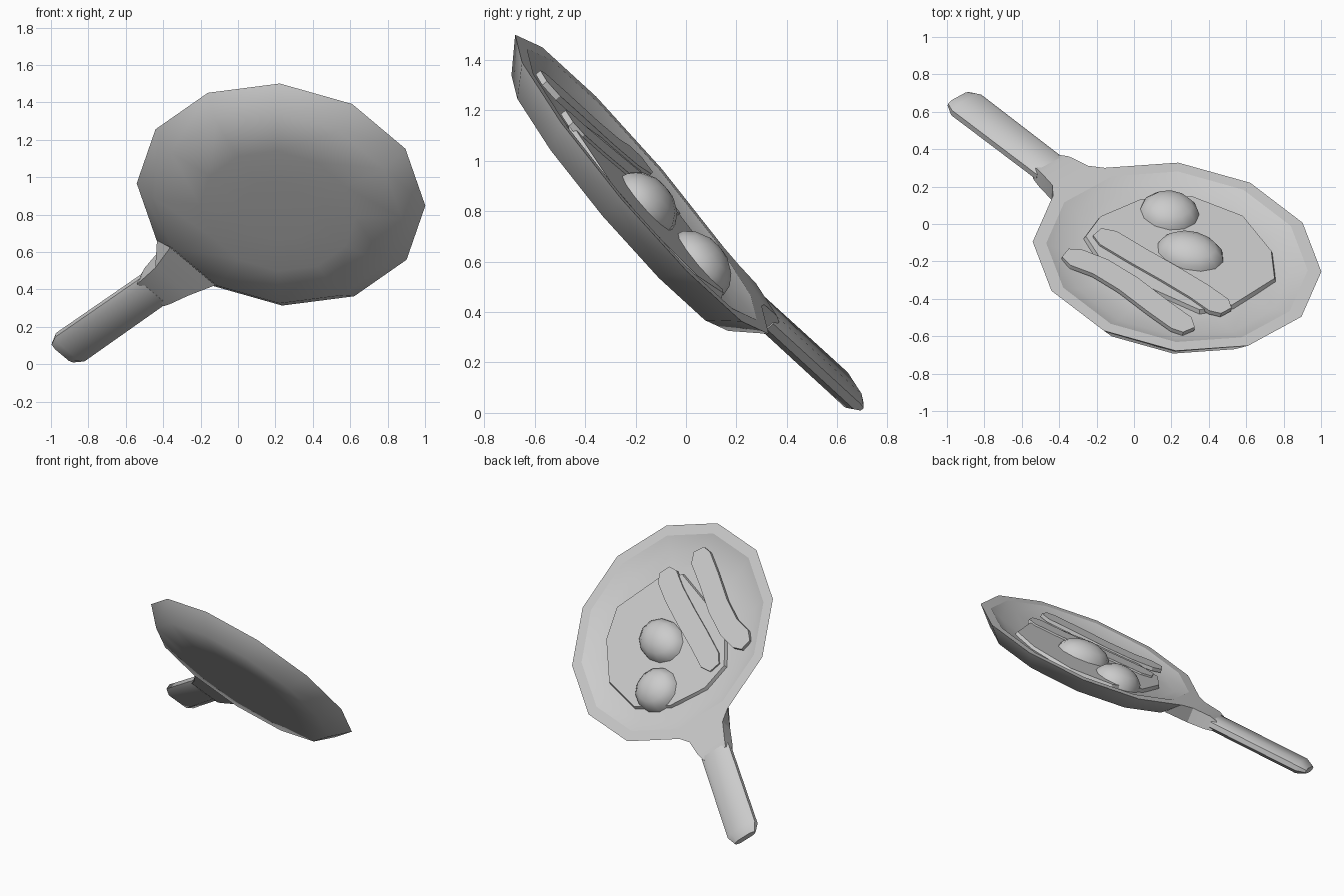
import bpy, bmesh, math
from mathutils import Matrix, Vector

cube = bpy.data.objects.get("Cube")
if cube:
    bpy.data.objects.remove(cube)

grey = bpy.data.materials.new("plain grey")
grey.use_nodes = True
grey.diffuse_color = (0.6, 0.6, 0.6, 1)
grey.node_tree.nodes["Principled BSDF"].inputs["Base Color"].default_value = (0.6, 0.6, 0.6, 1)

# Tilted frame of the pan: origin at the rim centre, local z out of the bowl
ax = Vector((0.992, -0.103, -0.077)).normalized()
ay = Vector((0.006, 0.647, -0.763))
ay = (ay - ax * ay.dot(ax)).normalized()
TILT = Matrix((ax, ay, ax.cross(ay))).transposed().to_4x4()
TILT.translation = (0.23, -0.175, 0.907)
SPIN = Matrix.Rotation(math.radians(135), 4, 'Z')   # handle direction


def finish(name, bm, angle=None, frame=Matrix()):
    bmesh.ops.recalc_face_normals(bm, faces=bm.faces)
    bm.transform(TILT @ frame)
    me = bpy.data.meshes.new(name)
    bm.to_mesh(me)
    bm.free()
    me.materials.append(grey)
    ob = bpy.data.objects.new(name, me)
    bpy.context.collection.objects.link(ob)
    if angle:
        bpy.ops.object.select_all(action='DESELECT')
        ob.select_set(True)
        bpy.context.view_layer.objects.active = ob
        bpy.ops.object.shade_smooth_by_angle(angle=math.radians(angle))
    return ob


def loft(bm, rings):
    """Skin closed rings of points and cap both ends."""
    vs = [[bm.verts.new(p) for p in ring] for ring in rings]
    n = len(vs[0])
    for a, b in zip(vs, vs[1:]):
        for i in range(n):
            j = (i + 1) % n
            bm.faces.new((a[i], a[j], b[j], b[i]))
    bm.faces.new(vs[0])
    bm.faces.new(vs[-1])
    return vs


def circle(r, z, n=12):
    return [(r * math.cos(math.tau * i / n), r * math.sin(math.tau * i / n), z) for i in range(n)]


# Pan bowl: twelve-sided, smooth, with a crisp flat rim
profile = [(0.2, -0.143), (0.42, -0.138), (0.665, -0.116), (0.778, 0),
           (0.705, 0), (0.61, -0.04), (0.45, -0.048), (0.2, -0.05)]
bm = bmesh.new()
rings = loft(bm, [circle(r, z) for r, z in profile])
for f in bm.faces:
    f.smooth = True
for ring in rings[3:5]:
    for a, b in zip(ring, ring[1:] + ring[:1]):
        bm.edges.get((a, b)).smooth = False
finish("pan_bowl", bm)

# Neck: tapering bracket from one rim edge to the handle
# (top reach, bottom reach, top half width, bottom half width, top z, bottom z)
neck = [(0.75, 0.66, 0.2, 0.17, 0, -0.1),
        (0.82, 0.82, 0.135, 0.125, 0, -0.107),
        (0.94, 0.94, 0.108, 0.108, -0.004, -0.1),
        (0.99, 0.99, 0.09, 0.1, -0.02, -0.09)]
bm = bmesh.new()
loft(bm, [[(rt, -wt, zt), (rt, wt, zt), (rb, wb, zb), (rb, -wb, zb)]
          for rt, rb, wt, wb, zt, zb in neck])
finish("handle_neck", bm, 20, SPIN)

# Handle: flattened eight-sided bar with a chamfered end
bm = bmesh.new()
loft(bm, [[(r, w * y, h * z - 0.055) for y, z in
           ((1, .4), (.65, 1), (-.65, 1), (-1, .4), (-1, -.4), (-.65, -1), (.65, -1), (1, -.4))]
          for r, w, h in ((0.96, 0.107, 0.042), (1.61, 0.11, 0.043), (1.67, 0.08, 0.02))])
finish("handle", bm, 50, SPIN)

# Egg white: thin irregular patch on the pan floor
patch = [(.54, -.07), (.52, .16), (.36, .43), (.08, .55), (-.2, .48), (-.42, .3),
         (-.5, .12), (-.42, -.05), (-.18, -.24), (.13, -.4), (.31, -.33)]
bm = bmesh.new()
loft(bm, [[(x * k, y * k, z) for x, y in patch] for k, z in ((1, -0.046), (0.98, -0.022))])
finish("egg_white", bm, 30)


# Yolks: half domes
def yolk(name, x, y, rx, ry, h, turn):
    bm = bmesh.new()
    bmesh.ops.create_uvsphere(bm, u_segments=12, v_segments=8, radius=1)
    bmesh.ops.delete(bm, geom=[v for v in bm.verts if v.co.z < -0.1], context='VERTS')
    bm.transform(Matrix.Diagonal((rx, ry, h, 1)))
    frame = Matrix.Translation((x, y, -0.045)) @ Matrix.Rotation(math.radians(turn), 4, 'Z')
    finish(name, bm, 60, frame)


yolk("yolk_near_handle", -0.04, 0.39, 0.165, 0.155, 0.115, 0)
yolk("yolk_middle", 0.075, 0.07, 0.19, 0.15, 0.12, -15)


# Bacon: wavy flat strips with rounded ends, swept along a short path
def strip(name, path):
    pts = [Vector(p) for p in path]
    n = len(pts)
    left, right = [], []
    for i, p in enumerate(pts):
        d = (pts[min(i + 1, n - 1)] - pts[max(i - 1, 0)]).normalized()
        side = Vector((-d.y, d.x)) * (0.04 if i in (0, n - 1) else 0.076)
        left.append(p + side)
        right.append(p - side)
    outline = left + right[::-1]
    bm = bmesh.new()
    loft(bm, [[(p.x, p.y, z) for p in outline] for z in (-0.035, -0.01)])
    finish(name, bm)


strip("bacon_outer", [(-.6, -.05), (-.54, -.08), (-.41, -.135), (-.26, -.25),
                      (-.1, -.41), (.03, -.53), (.07, -.58)])
strip("bacon_inner", [(-.43, .15), (-.37, .11), (-.21, -.01), (-.04, -.13),
                      (.12, -.25), (.23, -.35), (.27, -.39)])
